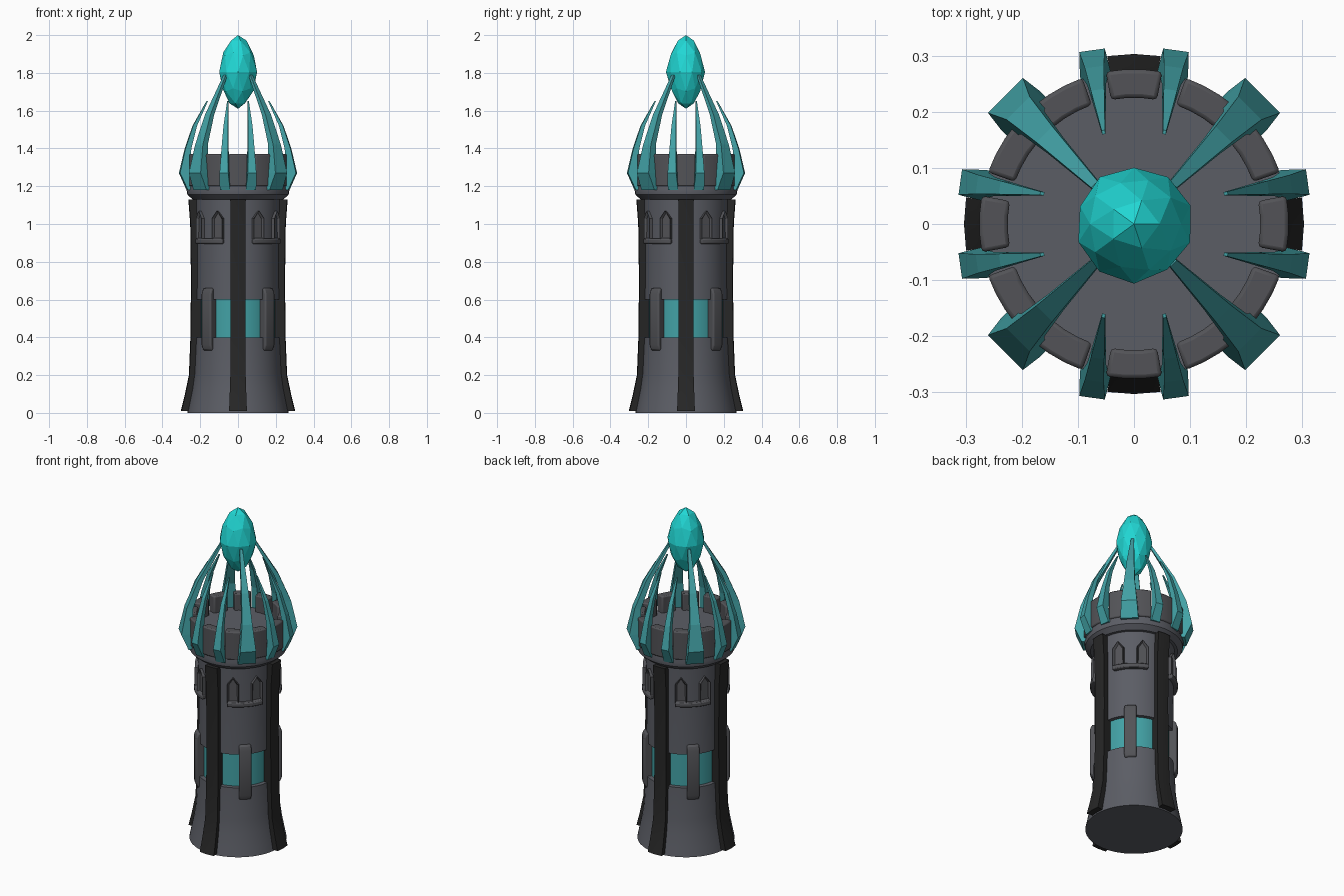
import bpy, bmesh, math, random
from math import sin, cos, radians, pi
from mathutils import Vector

if "Cube" in bpy.data.objects:
    bpy.data.objects.remove(bpy.data.objects["Cube"])


def material(name, rgb):
    m = bpy.data.materials.new(name)
    m.use_nodes = True
    m.diffuse_color = (*rgb, 1)
    m.node_tree.nodes["Principled BSDF"].inputs["Base Color"].default_value = (*rgb, 1)
    return m


STONE = material("grey stone", (0.105, 0.11, 0.13))
TRIM = material("dark grey trim", (0.085, 0.086, 0.095))
BLACK = material("black strip", (0.02, 0.02, 0.02))
TEAL = material("muted teal", (0.055, 0.36, 0.38))
BRIGHT = material("bright cyan", (0.015, 0.68, 0.66))


def finish(name, bm, mat, smooth=True, bevel=0):
    bmesh.ops.recalc_face_normals(bm, faces=bm.faces[:])
    mesh = bpy.data.meshes.new(name)
    bm.to_mesh(mesh)
    bm.free()
    mesh.materials.append(mat)
    obj = bpy.data.objects.new(name, mesh)
    bpy.context.collection.objects.link(obj)
    if smooth:
        bpy.ops.object.select_all(action='DESELECT')
        obj.select_set(True)
        bpy.context.view_layer.objects.active = obj
        bpy.ops.object.shade_smooth_by_angle(angle=radians(35))
    if bevel:
        mod = obj.modifiers.new("soft edges", 'BEVEL')
        mod.width = bevel
        mod.segments = 2
        mod.limit_method = 'ANGLE'
        mod.angle_limit = radians(40)
    return obj


def lathe(name, profile, mat, segs=40):
    """Full turn of an open (radius, z) profile that starts and ends on the axis."""
    bm = bmesh.new()
    verts = [bm.verts.new((r, 0, z)) for r, z in profile]
    edges = [bm.edges.new(pair) for pair in zip(verts, verts[1:])]
    bmesh.ops.spin(bm, geom=verts + edges, cent=(0, 0, 0), axis=(0, 0, 1),
                   angle=2 * pi, steps=segs, use_duplicate=False)
    bmesh.ops.remove_doubles(bm, verts=bm.verts[:], dist=1e-5)
    return finish(name, bm, mat)


def loft(bm, rings):
    """Skin a row of closed rings and cap both ends."""
    rows = [[bm.verts.new(p) for p in ring] for ring in rings]
    for a, b in zip(rows, rows[1:]):
        for i in range(len(a)):
            j = (i + 1) % len(a)
            bm.faces.new((a[i], a[j], b[j], b[i]))
    bm.faces.new(rows[0])
    bm.faces.new(rows[-1])


def wedge(name, profile, angle, half, mat, steps=2, bevel=0):
    """Closed (radius, z) profile swept through a short arc."""
    bm = bmesh.new()
    turns = [radians(angle - half + 2 * half * i / steps) for i in range(steps + 1)]
    loft(bm, [[(r * cos(t), r * sin(t), z) for r, z in profile] for t in turns])
    return finish(name, bm, mat, bevel=bevel)


def box_profile(r0, r1, z0, z1):
    return [(r0, z0), (r1, z0), (r1, z1), (r0, z1)]


def claw(name, sections, angle, shift):
    """Tapering prong from (inner radius, outer radius, z, width) sections."""
    t = radians(angle)
    u, v = Vector((cos(t), sin(t), 0)), Vector((-sin(t), cos(t), 0))
    bm = bmesh.new()
    rings = []
    for r0, r1, z, w in sections:
        corners = [(r0, -w / 2), (r1, -w / 2), (r1, w / 2), (r0, w / 2)]
        rings.append([u * r + v * (s + shift) + Vector((0, 0, z)) for r, s in corners])
    loft(bm, rings)
    return finish(name, bm, TEAL, smooth=False)


def window(name, angle):
    """Pointed window frame with a sunken pane."""
    t = radians(angle)
    u, v = Vector((cos(t), sin(t), 0)), Vector((-sin(t), cos(t), 0))
    outline = [(-.031, .92), (.031, .92), (.031, 1.03), (0, 1.07), (-.031, 1.03)]
    bm = bmesh.new()
    loft(bm, [[u * r + v * s + Vector((0, 0, z)) for s, z in outline] for r in (.19, .236)])
    bmesh.ops.recalc_face_normals(bm, faces=bm.faces[:])
    front = max(bm.faces, key=lambda f: f.calc_center_median().dot(u))
    bmesh.ops.inset_region(bm, faces=[front], thickness=.01)
    bmesh.ops.translate(bm, verts=front.verts[:], vec=u * -.013)
    return finish(name, bm, TRIM, smooth=False)


# Tower shaft with a recessed band, and the glowing ring inside it
lathe("tower_shaft", [(0, 0), (.268, 0), (.258, .05), (.242, .13), (.231, .21), (.222, .4),
                      (.19, .4), (.19, .6), (.219, .6), (.217, .8), (.219, 1), (.224, 1.15),
                      (0, 1.15)], STONE)
lathe("glowing_ring", [(0, .395), (.197, .395), (.197, .605), (0, .605)], TEAL)

# Parapet under the battlements
lathe("parapet", [(0, 1.13), (.24, 1.13), (.268, 1.155), (.272, 1.18), (.268, 1.195),
                  (.275, 1.27), (0, 1.27)], STONE)
for i in range(12):
    wedge(f"merlon_{i + 1}", box_profile(.225, .276, 1.2, 1.37), 30 * i, 10.5, TRIM,
          steps=3, bevel=.007)

# Black strips follow the flare of the shaft
strip = [(.2, .01), (.303, .01), (.283, .09), (.26, .2), (.252, .4), (.249, .7),
         (.253, 1), (.263, 1.13), (.2, 1.13), (.18, .6)]
SMALL = [(.262, .276, 1.18, .055), (.268, .317, 1.27, .046), (.256, .287, 1.4, .034),
         (.225, .246, 1.52, .024), (.166, .173, 1.65, .006)]
LARGE = [(.255, .285, 1.18, .098), (.265, .324, 1.27, .088), (.255, .292, 1.42, .058),
         (.198, .226, 1.58, .04), (.085, .1, 1.79, .016)]

for i, side in enumerate(("left", "back", "right", "front")):
    a = 90 * i
    wedge(f"{side}_strip", strip, a, 9, BLACK)
    for n, s in enumerate((-1, 1)):
        claw(f"{side}_small_claw_{n + 1}", SMALL, a + 8 * s, .031 * s)
    # Parts centred between the strips
    d = a + 45
    claw(f"large_claw_{i + 1}", LARGE, d, 0)
    wedge(f"clasp_{i + 1}", [(.19, .33), (.232, .33), (.243, .36), (.243, .63), (.232, .66),
                             (.19, .66)], d, 8.5, TRIM, bevel=.008)
    wedge(f"window_ledge_{i + 1}", box_profile(.2, .242, .895, .922), d, 25, TRIM,
          steps=6, bevel=.006)
    for n, s in enumerate((-17, 17)):
        window(f"window_{i + 1}_{n + 1}", d + s)

# Faceted crystal, slightly pinched toward its ends
random.seed(4)
bm = bmesh.new()
bmesh.ops.create_icosphere(bm, subdivisions=2, radius=1)
for vert in bm.verts:
    x, y, z = vert.co
    k = (1.02 - .22 * abs(z)) * random.uniform(.96, 1.03)
    vert.co = (x * k * .102, y * k * .102, 1.805 + z * .195)
finish("crystal", bm, BRIGHT, smooth=False)
